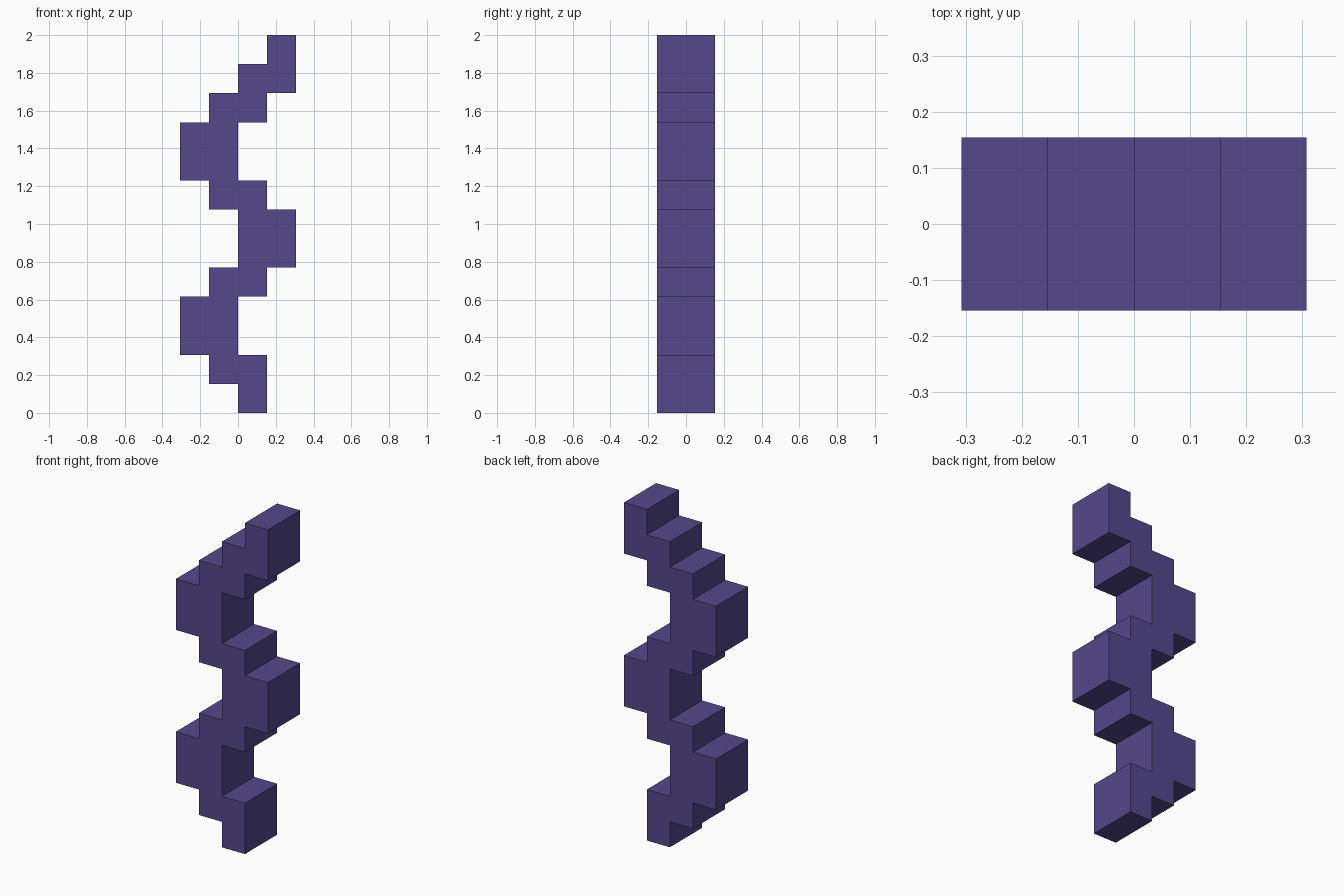
import bpy
import bmesh

cube = bpy.data.objects.get("Cube")
if cube:
    bpy.data.objects.remove(cube, do_unlink=True)

U = 2 / 13  # one step of the zigzag

# Bands of the zigzag from the bottom up: left edge, right edge, height (in steps)
BANDS = [(0, 1, 1), (-1, 1, 1), (-2, 0, 2), (-1, 1, 1), (0, 2, 2), (-1, 1, 1),
         (-2, 0, 2), (-1, 1, 1), (0, 2, 1), (1, 2, 1)]

# Single violet colour
violet = bpy.data.materials.new("violet")
violet.use_nodes = True
colour = (0.089, 0.065, 0.258, 1)
violet.diffuse_color = colour
violet.node_tree.nodes["Principled BSDF"].inputs["Base Color"].default_value = colour

# Outline: up the right edge, then down the left edge
left, right, z = [], [], 0
for x0, x1, h in BANDS:
    for side, x in ((left, x0), (right, x1)):
        if side and side[-1][0] == x:
            side.pop()              # straight run, extend it
        else:
            side.append((x, z))
        side.append((x, z + h))
    z += h
outline = right + left[::-1]

# Extrude the outline from front to back
bm = bmesh.new()
front = bm.faces.new([bm.verts.new((x * U, -U, z * U)) for x, z in outline])
result = bmesh.ops.extrude_face_region(bm, geom=[front], use_keep_orig=True)
new_verts = [g for g in result["geom"] if isinstance(g, bmesh.types.BMVert)]
bmesh.ops.translate(bm, verts=new_verts, vec=(0, 2 * U, 0))
bmesh.ops.recalc_face_normals(bm, faces=bm.faces)

mesh = bpy.data.meshes.new("zigzag_column")
bm.to_mesh(mesh)
bm.free()
mesh.materials.append(violet)
column = bpy.data.objects.new("zigzag_column", mesh)
bpy.context.collection.objects.link(column)
